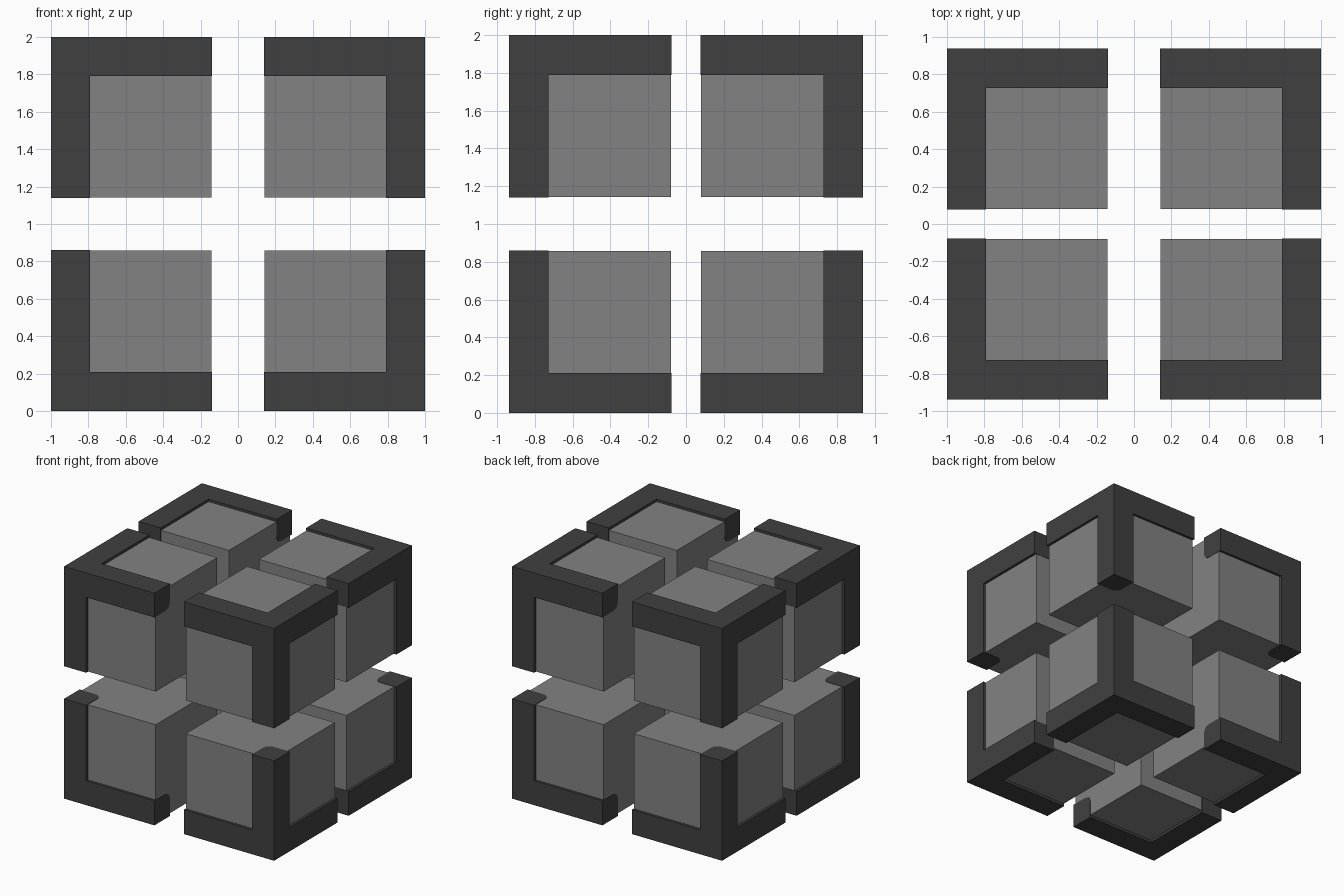
import bpy, bmesh, math
from mathutils import Vector

if "Cube" in bpy.data.objects:
    bpy.data.objects.remove(bpy.data.objects["Cube"])

CORNER = Vector((1.0, 0.937, 1.0))   # outer corner of one block, relative to the centre
SIZE = 0.86                          # block edge length
BAR = 0.21                           # frame bar thickness
RECESS = 0.022                       # panel depth below the frame
ROUND = 0.06                         # rounding of each bar's inner edge


def material(name, value):
    mat = bpy.data.materials.new(name)
    mat.diffuse_color = (value, value, value, 1)
    mat.use_nodes = True
    mat.node_tree.nodes["Principled BSDF"].inputs["Base Color"].default_value = mat.diffuse_color
    return mat


def make_part(name, bm, mat):
    """Turn one block's mesh into an object mirrored into all eight octants."""
    bmesh.ops.remove_doubles(bm, verts=bm.verts, dist=1e-4)
    bmesh.ops.recalc_face_normals(bm, faces=bm.faces)
    mesh = bpy.data.meshes.new(name)
    bm.to_mesh(mesh)
    bm.free()
    mesh.materials.append(mat)
    obj = bpy.data.objects.new(name, mesh)
    obj.location = (0, 0, 1)
    bpy.context.collection.objects.link(obj)
    mirror = obj.modifiers.new("Eight blocks", "MIRROR")
    mirror.use_axis = (True, True, True)
    mirror.use_mirror_merge = False


def point(axis, along, u, v):
    """Position measured inward from the outer corner."""
    d = Vector((0, 0, 0))
    d[axis], d[(axis + 1) % 3], d[(axis + 2) % 3] = along, u, v
    return CORNER - d


dark = material("dark grey frame", 0.051)
grey = material("mid grey panel", 0.223)

# Corner frames: three bars meeting at the outer corner
c = BAR - ROUND
arc = [(c + ROUND * math.cos(a), c + ROUND * math.sin(a))
       for a in (math.pi / 2 * i / 6 for i in range(7))]
profile = [(0, 0), (BAR, 0)] + arc + [(0, BAR)]
bm = bmesh.new()
for axis in range(3):
    start = [bm.verts.new(point(axis, BAR, u, v)) for u, v in profile]
    end = [bm.verts.new(point(axis, SIZE, u, v)) for u, v in profile]
    n = len(profile)
    for i in range(n):
        j = (i + 1) % n
        bm.faces.new((start[i], start[j], end[j], end[i]))
    bm.faces.new(end)
    # outer face of the shared corner
    bm.faces.new([bm.verts.new(point(axis, 0, u, v))
                  for u, v in ((0, 0), (BAR, 0), (BAR, BAR), (0, BAR))])
make_part("corner_frames", bm, dark)

# Inner blocks: recessed outside, practically flush with the bar ends inside
bm = bmesh.new()
edge = SIZE - 0.003 - RECESS
bmesh.ops.create_cube(bm, size=edge)
bmesh.ops.translate(bm, verts=bm.verts,
                    vec=CORNER - Vector((1, 1, 1)) * (RECESS + edge / 2))
make_part("inner_blocks", bm, grey)
